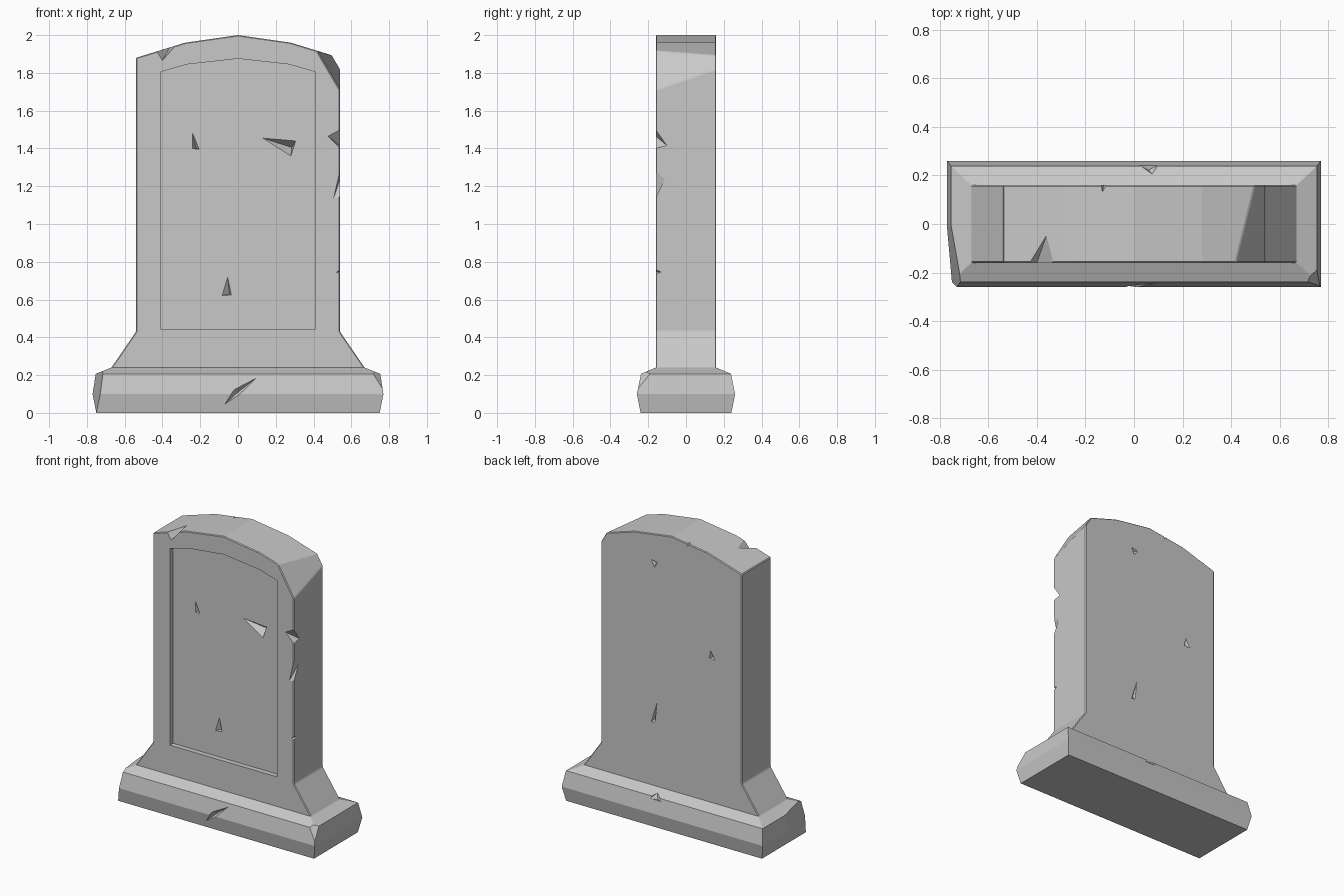
import bpy, bmesh
from mathutils import Vector

if "Cube" in bpy.data.objects:
    bpy.data.objects.remove(bpy.data.objects["Cube"])

stone = bpy.data.materials.new("grey stone")
stone.use_nodes = True
GREY = (0.58, 0.58, 0.58, 1)
stone.diffuse_color = GREY
stone.node_tree.nodes["Principled BSDF"].inputs["Base Color"].default_value = GREY

FRONT, BACK = -0.16, 0.16
PANEL = FRONT + 0.035


def make_object(name, bm):
    bmesh.ops.recalc_face_normals(bm, faces=bm.faces)
    mesh = bpy.data.meshes.new(name)
    bm.to_mesh(mesh)
    bm.free()
    mesh.materials.append(stone)
    obj = bpy.data.objects.new(name, mesh)
    bpy.context.collection.objects.link(obj)
    return obj


def extrude_profile(half, y0, y1):
    """Mirror a right-hand (x, z) outline and extrude it along y."""
    outline = half + [(-x, z) for x, z in reversed(half) if x > 0]
    bm = bmesh.new()
    face = bm.faces.new([bm.verts.new((x, y0, z)) for x, z in outline])
    new = bmesh.ops.extrude_face_region(bm, geom=[face])["geom"]
    moved = [v for v in new if isinstance(v, bmesh.types.BMVert)]
    bmesh.ops.translate(bm, verts=moved, vec=(0, y1 - y0, 0))
    return bm


def slice_off(bm, a, b, c):
    """Cut away the corner beyond the plane through three points."""
    a, b, c = Vector(a), Vector(b), Vector(c)
    normal = (b - a).cross(c - a).normalized()
    if normal.dot(a - Vector((0, 0, 0.1))) < 0:
        normal.negate()
    bmesh.ops.bisect_plane(bm, geom=bm.verts[:] + bm.edges[:] + bm.faces[:],
                           plane_co=a, plane_no=normal, clear_outer=True)
    bmesh.ops.holes_fill(bm, edges=[e for e in bm.edges if e.is_boundary])


def add_chip(bm, points, out):
    """Add a cutter: the hull of the points swept outwards."""
    out = Vector(out) * 0.06
    verts = [bm.verts.new(Vector(p) + out * k) for p in points for k in (0.01, 1)]
    hull = bmesh.ops.convex_hull(bm, input=verts)
    spare = {v for v in hull["geom_interior"] if isinstance(v, bmesh.types.BMVert)}
    bmesh.ops.delete(bm, geom=list(spare), context="VERTS")


def apply_modifiers(obj):
    graph = bpy.context.evaluated_depsgraph_get()
    obj.data = bpy.data.meshes.new_from_object(obj.evaluated_get(graph))
    obj.modifiers.clear()


def carve(obj, cutter):
    mod = obj.modifiers.new("carve", "BOOLEAN")
    mod.operation, mod.solver, mod.object = "DIFFERENCE", "EXACT", cutter
    apply_modifiers(obj)
    bpy.data.objects.remove(cutter)


# Upright slab with flared foot, shallow arch and a broken corner
bm = extrude_profile([(0.69, 0.21), (0.67, 0.24), (0.54, 0.43), (0.54, 1.88),
                      (0.28, 1.96), (0, 2)], FRONT, BACK)
slice_off(bm, (0.42, FRONT, 1.915), (0.54, FRONT, 1.71), (0.54, BACK, 1.82))
slab = make_object("slab", bm)
bevel = slab.modifiers.new("soft edges", "BEVEL")
bevel.width, bevel.segments, bevel.angle_limit = 0.005, 1, 0.5
apply_modifiers(slab)

# Recessed arched panel on the front
carve(slab, make_object("panel_cutter", extrude_profile(
    [(0.41, 0.445), (0.41, 1.805), (0.27, 1.845), (0, 1.875)], FRONT - 0.1, PANEL)))

# Chips on flat faces: three (x, z) corners and a deepest point
chips = bmesh.new()


def face_chip(surface, corners, deepest, depth):
    inward = -1 if surface > 0 else 1
    points = [(x, surface, z) for x, z in corners]
    points.append((deepest[0], surface + inward * depth, deepest[1]))
    add_chip(chips, points, (0, -inward, 0))


face_chip(PANEL, [(-0.24, 1.48), (-0.24, 1.4), (-0.205, 1.395)], (-0.222, 1.4), 0.03)
face_chip(PANEL, [(0.13, 1.455), (0.305, 1.44), (0.28, 1.36)], (0.285, 1.405), 0.05)
face_chip(PANEL, [(-0.055, 0.72), (-0.085, 0.62), (-0.035, 0.625)], (-0.045, 0.63), 0.03)
face_chip(BACK, [(0.155, 1.8), (0.105, 1.79), (0.13, 1.75)], (0.13, 1.78), 0.025)
face_chip(BACK, [(-0.3, 1.29), (-0.29, 1.235), (-0.335, 1.23)], (-0.31, 1.24), 0.025)
face_chip(BACK, [(0.11, 0.82), (0.155, 0.675), (0.125, 0.68)], (0.13, 0.7), 0.02)

# Notches along the front edge: top, bottom, reach on the front and on the side
for top, bottom, (fx, fz), (sy, sz) in (
        (1.5, 1.4, (0.475, 1.465), (-0.1, 1.415)),
        (1.285, 1.14, (0.505, 1.135), (-0.11, 1.24)),
        (0.76, 0.735, (0.52, 0.745), (-0.13, 0.745))):
    add_chip(chips, [(0.54, FRONT, top), (0.54, FRONT, bottom),
                     (fx, FRONT, fz), (0.54, sy, sz)], (1, -1, 0))

# Notches in the arched top, front and back
add_chip(chips, [(-0.43, FRONT, 1.914), (-0.33, FRONT, 1.945),
                 (-0.4, FRONT, 1.865), (-0.36, -0.045, 1.936)], (-0.3, -1, 1))
add_chip(chips, [(-0.135, BACK, 1.98), (-0.115, BACK, 1.983),
                 (-0.125, BACK, 1.962), (-0.13, 0.13, 1.981)], (0, 1, 1))
carve(slab, make_object("slab_chips", chips))

# Plinth from stacked rectangular rings
bm = bmesh.new()
rings = [[bm.verts.new((sx * x, sy * y, z))
          for sx, sy in ((-1, -1), (1, -1), (1, 1), (-1, 1))]
         for x, y, z in ((0.75, 0.24, 0), (0.77, 0.26, 0.1),
                         (0.753, 0.238, 0.207), (0.67, 0.16, 0.24))]
for low, high in zip(rings, rings[1:]):
    for i in range(4):
        j = (i + 1) % 4
        bm.faces.new((low[i], low[j], high[j], high[i]))
bm.faces.new(rings[0][::-1])
bm.faces.new(rings[-1])

# Worn plinth corners
slice_off(bm, (-0.715, -0.238, 0.207), (-0.75, -0.24, 0), (-0.766, -0.04, 0.1))
slice_off(bm, (0.715, -0.238, 0.207), (0.753, -0.19, 0.207), (0.764, -0.254, 0.13))
plinth = make_object("plinth", bm)

# Plinth chips: a diagonal gash in front and a nick behind
chips = bmesh.new()
add_chip(chips, [(-0.07, -0.249, 0.045), (0.1, -0.243, 0.187), (-0.02, -0.257, 0.125),
                 (0.005, -0.26, 0.095), (0, -0.225, 0.11)], (0, -1, 0))
add_chip(chips, [(0.01, 0.245, 0.19), (0.105, 0.245, 0.19),
                 (0.075, 0.205, 0.221), (0.06, 0.222, 0.185)], (0, 1, 1))
carve(plinth, make_object("plinth_chips", chips))
